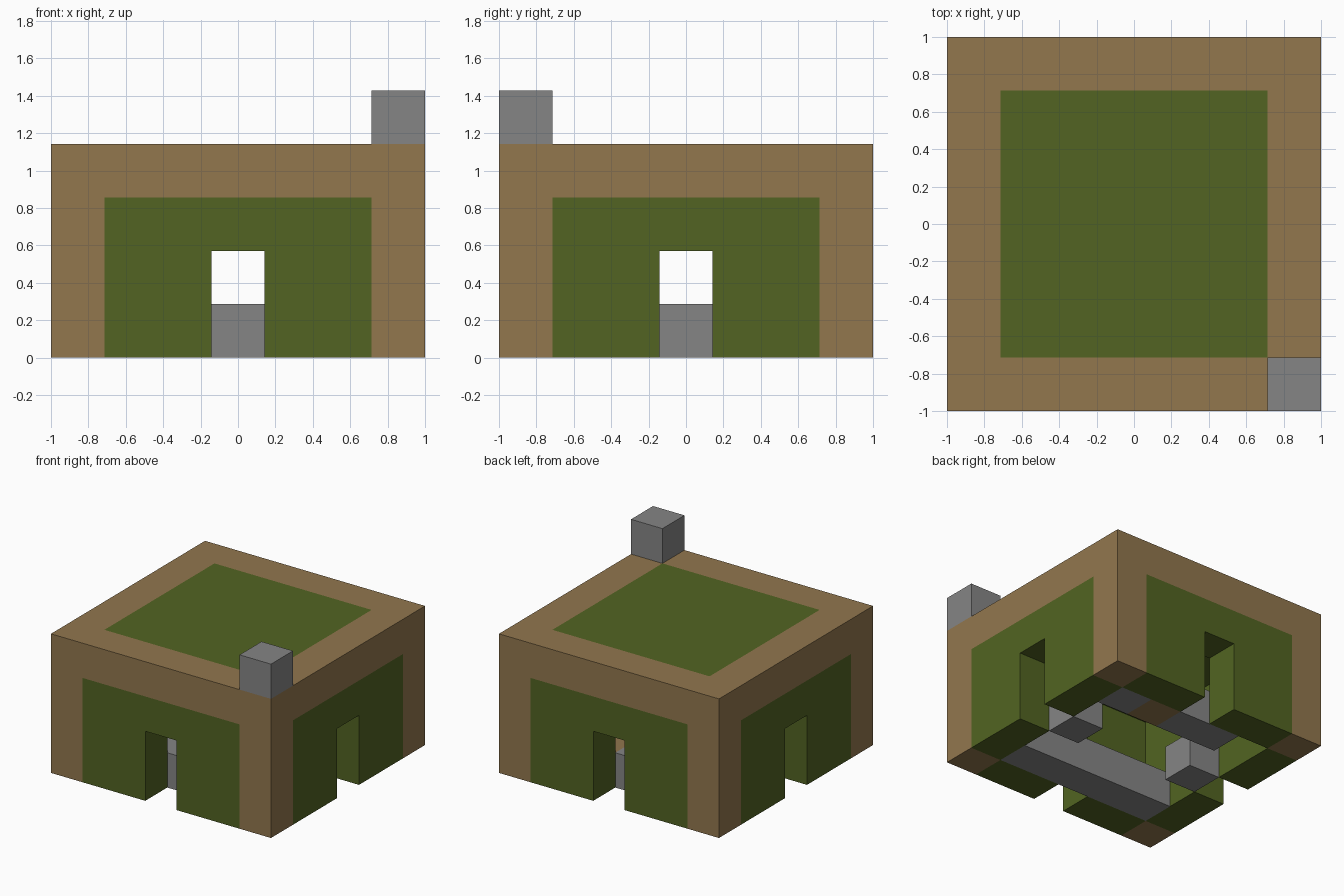
import bpy
import bmesh
from math import pi
from mathutils import Matrix, Vector

U = 2 / 7  # one building block

old = bpy.data.objects.get("Cube")
if old:
    bpy.data.objects.remove(old, do_unlink=True)


def material(name, rgb):
    m = bpy.data.materials.new(name)
    m.use_nodes = True
    m.diffuse_color = (*rgb, 1)
    m.node_tree.nodes["Principled BSDF"].inputs["Base Color"].default_value = (*rgb, 1)
    return m


brown = material("earth_brown", (0.287, 0.184, 0.076))
green = material("leaf_green", (0.084, 0.127, 0.016))
grey = material("stone_grey", (0.235, 0.235, 0.235))


def finish(name, bm, mat):
    bmesh.ops.recalc_face_normals(bm, faces=bm.faces)
    mesh = bpy.data.meshes.new(name)
    bm.to_mesh(mesh)
    bm.free()
    mesh.materials.append(mat)
    obj = bpy.data.objects.new(name, mesh)
    bpy.context.collection.objects.link(obj)
    return obj


def block(name, mat, centre, size):
    """Box given in block units: centre in x and y, bottom in z."""
    bm = bmesh.new()
    bmesh.ops.create_cube(bm, size=1)
    bmesh.ops.scale(bm, vec=Vector(size) * U, verts=bm.verts)
    x, y, z = centre
    bmesh.ops.translate(bm, vec=Vector((x, y, z + size[2] / 2)) * U, verts=bm.verts)
    return finish(name, bm, mat)


def wall(name, turn):
    """Wall panel with a doorway, extruded from its outline."""
    half = [(0.5, 2), (0.5, 0), (2.5, 0), (2.5, 3)]
    outline = half + [(-x, z) for x, z in reversed(half)]
    bm = bmesh.new()
    face = bm.faces.new([bm.verts.new((x * U, -3.5 * U, z * U)) for x, z in outline])
    out = bmesh.ops.extrude_face_region(bm, geom=[face])
    moved = [v for v in out["geom"] if isinstance(v, bmesh.types.BMVert)]
    bmesh.ops.translate(bm, vec=(0, U, 0), verts=moved)
    bmesh.ops.rotate(bm, matrix=Matrix.Rotation(turn, 3, "Z"), verts=bm.verts)
    return finish(name, bm, green)


# Four walls with doorways
for i, side in enumerate(("front", "left", "back", "right")):
    wall(side + "_wall", i * pi / 2)

# Corner posts
for sx, lr in ((1, "left"), (-1, "right")):
    for sy, fb in ((-1, "front"), (1, "back")):
        block(f"{fb}_{lr}_post", brown, (3 * sx, 3 * sy, 0), (1, 1, 3))

# Roof rim and roof panel
for s, fb, lr in ((-1, "front", "right"), (1, "back", "left")):
    block(fb + "_roof_beam", brown, (0, 3 * s, 3), (7, 1, 1))
    block(lr + "_roof_beam", brown, (3 * s, 0, 3), (1, 5, 1))
block("roof_panel", green, (0, 0, 3), (5, 5, 1))

# Chimney on the front left corner
block("chimney", grey, (3, -3, 4), (1, 1, 1))

# Furniture inside
block("front_bench", grey, (0, -2, 0), (5, 1, 1))
block("left_step", grey, (2, 0, 0), (1, 1, 1))
block("right_step", grey, (-2, 0, 0), (1, 1, 1))
block("back_bench", grey, (-0.5, 2, 0), (2, 1, 1))
block("wooden_crate", brown, (1, 2, 0), (1, 1, 1))
block("corner_stone", grey, (2, 2, 0), (1, 1, 1))
